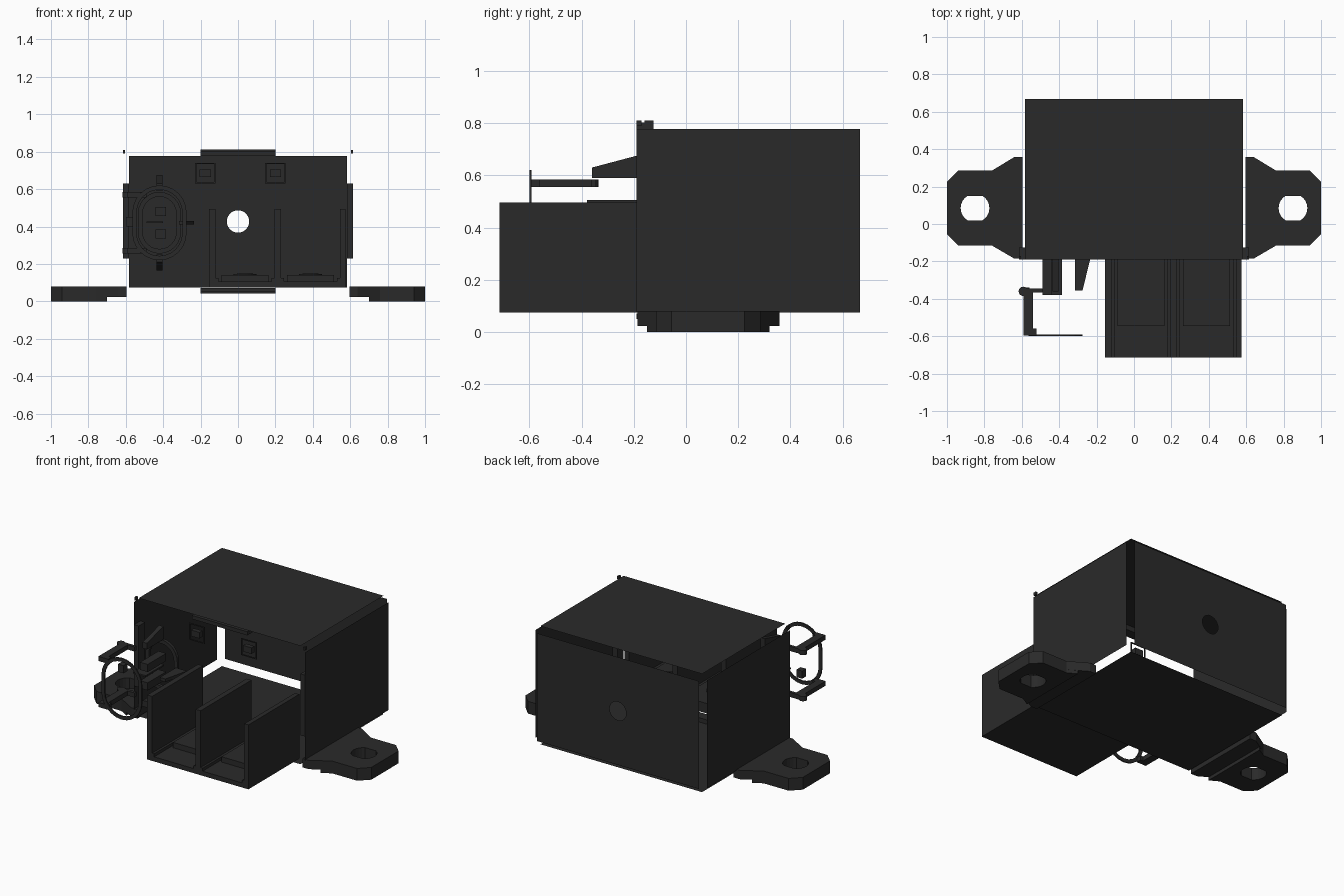
import bpy, bmesh, math
from mathutils import Vector

if "Cube" in bpy.data.objects:
    bpy.data.objects.remove(bpy.data.objects["Cube"], do_unlink=True)

mat = bpy.data.materials.new("charcoal plastic")
mat.use_nodes = True
col = (0.023, 0.023, 0.023, 1)
mat.diffuse_color = col
bsdf = next(n for n in mat.node_tree.nodes if n.type == 'BSDF_PRINCIPLED')
bsdf.inputs["Base Color"].default_value = col
bsdf.inputs["Roughness"].default_value = 0.6


def finish(name, bm, recalc=True):
    if recalc:
        bmesh.ops.recalc_face_normals(bm, faces=bm.faces)
    me = bpy.data.meshes.new(name)
    bm.to_mesh(me)
    bm.free()
    me.materials.append(mat)
    ob = bpy.data.objects.new(name, me)
    bpy.context.collection.objects.link(ob)
    return ob


def box(name, x0, x1, y0, y1, z0, z1):
    bm = bmesh.new()
    bmesh.ops.create_cube(bm, size=1)
    for v in bm.verts:
        v.co = Vector(((x0 + x1) / 2 + v.co.x * (x1 - x0),
                       (y0 + y1) / 2 + v.co.y * (y1 - y0),
                       (z0 + z1) / 2 + v.co.z * (z1 - z0)))
    return finish(name, bm)


def sheet(name, polys, outward):
    """Thin skin made of flat polygons that face the outward direction."""
    bm = bmesh.new()
    for poly in polys:
        f = bm.faces.new([bm.verts.new(p) for p in poly])
        f.normal_update()
        if f.normal.dot(Vector(outward)) < 0:
            f.normal_flip()
    bmesh.ops.remove_doubles(bm, verts=bm.verts, dist=0.0001)
    return finish(name, bm, recalc=False)


def prism(name, pts, a, b, place):
    """Extrude a 2D outline from a to b; place(p, q, depth) gives the 3D point."""
    bm = bmesh.new()
    lo = [bm.verts.new(place(p, q, a)) for p, q in pts]
    hi = [bm.verts.new(place(p, q, b)) for p, q in pts]
    bm.faces.new(lo)
    bm.faces.new(hi)
    n = len(pts)
    for i in range(n):
        j = (i + 1) % n
        bm.faces.new((lo[i], lo[j], hi[j], hi[i]))
    return finish(name, bm)


def along_z(p, q, d): return (p, q, d)
def along_y(p, q, d): return (p, d, q)
def along_x(p, q, d): return (d, p, q)


def circle(cx, cy, r, n=24, flat=9):
    return [(cx + r * math.cos(2 * math.pi * i / n),
             cy + max(-flat, min(flat, r * math.sin(2 * math.pi * i / n)))) for i in range(n)]


def stadium(cx, cz, hx, hz, n=12):
    top = [(cx + hx * math.cos(math.pi * i / n), cz + hz - hx + hx * math.sin(math.pi * i / n))
           for i in range(n + 1)]
    return top + [(2 * cx - x, 2 * cz - z) for x, z in top]


def ring(name, outer, inner, a, b, place):
    bm = bmesh.new()
    loops = [[bm.verts.new(place(p, q, d)) for p, q in pts]
             for pts, d in ((outer, a), (outer, b), (inner, b), (inner, a))]
    n = len(outer)
    for k in range(4):
        A, B = loops[k], loops[(k + 1) % 4]
        for i in range(n):
            j = (i + 1) % n
            bm.faces.new((A[i], A[j], B[j], B[i]))
    return finish(name, bm)


def cut(ob, cutter):
    m = ob.modifiers.new("hole", 'BOOLEAN')
    m.operation = 'DIFFERENCE'
    m.solver = 'EXACT'
    m.object = cutter
    cutter.hide_render = True
    cutter.hide_viewport = True
    cutter.display_type = 'WIRE'


# Housing: five flat skins with open edges between them, front left open
F, B, W, Z0, Z1, R = -0.19, 0.667, 0.583, 0.075, 0.778, 0.034
for name, z, up in (("top_skin", Z1 + R, 1), ("bottom_skin", Z0 - R, -1)):
    sheet(name, [[(-W, F, z), (W, F, z), (W, B, z), (-W, B, z)]], (0, 0, up))
for name, s in (("left_skin", 1), ("right_skin", -1)):
    x = s * (W + R)
    sheet(name, [[(x, F, Z0), (x, B, Z0), (x, B, Z1), (x, F, Z1)]], (s, 0, 0))

# Back skin in two halves around a round hole
halves = []
for s in (1, -1):
    arc = [(s * 0.06 * math.sin(math.pi * i / 12), B + R, 0.427 + 0.06 * math.cos(math.pi * i / 12))
           for i in range(13)]
    halves.append(arc + [(0, B + R, Z0), (s * W, B + R, Z0), (s * W, B + R, Z1), (0, B + R, Z1)])
sheet("back_skin", halves, (0, 1, 0))

# Latch nubs with their frames, behind the front opening
for x in (-0.175, 0.2):
    box("latch_nub", x - 0.03, x + 0.03, F, F + 0.03, 0.665, 0.705)
    outer = [(x - .055, .63), (x + .055, .63), (x + .055, .74), (x - .055, .74)]
    inner = [(x - .048, .637), (x + .048, .637), (x + .048, .733), (x - .048, .733)]
    ring("latch_frame", outer, inner, F + 0.015, F + 0.02, along_y)

# Rim tabs around the front opening
box("top_rim_tab", -0.2, 0.2, F, -0.125, Z1, 0.802)
box("top_rim_lip", -0.2, 0.2, -0.16, -0.125, 0.802, 0.811)
box("bottom_rim_tab", -0.2, 0.2, F, -0.125, 0.05, Z0 - 0.005)
box("bottom_rim_lip", -0.2, 0.2, -0.16, -0.125, 0.042, 0.05)

# Mounting ears
ear = [(0.595, -0.185), (0.64, -0.185), (0.76, -0.115), (0.94, -0.115), (1, -0.055),
       (1, 0.225), (0.94, 0.285), (0.76, 0.285), (0.64, 0.358), (0.595, 0.358)]
foot_pts = [(0.7, -0.15)] + ear[2:8] + [(0.7, 0.32)]
for s, side in ((1, "left"), (-1, "right")):
    a, b = sorted((s * W, s * 0.616))
    box(side + "_rim_tab", a, b, F, -0.125, 0.23, 0.63)
    a, b = sorted((s * 0.603, s * 0.615))
    box(side + "_rim_corner", a, b, F, -0.17, 0.79, 0.81)
    plate = prism(side + "_ear", [(s * x, y) for x, y in ear], 0.022, 0.08, along_z)
    foot = prism(side + "_ear_foot", [(s * x, y) for x, y in foot_pts], 0, 0.022, along_z)
    hole = prism(side + "_ear_hole_cutter", circle(s * 0.85, 0.085, 0.077, 24, 0.066),
                 -0.1, 0.2, along_z)
    cut(plate, hole)
    cut(foot, hole)

# Terminal block: base, three fins, two bays open to the housing
Y = -0.714
box("terminal_base", -0.155, 0.575, Y, F, 0.075, 0.105)
for x0, x1 in ((-0.155, -0.12), (0.195, 0.23), (0.545, 0.575)):
    box("terminal_fin", x0, x1, Y, F, 0.075, 0.495)
    box("terminal_fin_foot", x0 - (0.015 if x0 > 0 else 0), x1 + (0.015 if x1 < 0.5 else 0),
        Y, F, 0.1, 0.125)
for cx in (0.0375, 0.3875):
    box("terminal_step", cx - 0.125, cx + 0.125, -0.545, F, 0.1, 0.14)
    prism("terminal_boss", circle(cx, -0.37, 0.062), 0.13, 0.145, along_z)
    prism("terminal_boss_top", circle(cx, -0.37, 0.042), 0.14, 0.15, along_z)

# Plug socket: outer ring, seat, contacts
cx, cz = -0.42, 0.42
ring("socket_front_ring", stadium(cx, cz, 0.145, 0.2), stadium(cx, cz, 0.122, 0.177),
     -0.6, -0.592, along_y)
ring("socket_seat_ring", stadium(cx, cz, 0.115, 0.165), stadium(cx, cz, 0.09, 0.14),
     F, F + 0.02, along_y)
for z in (0.365, 0.485):
    box("socket_contact", -0.44, -0.385, -0.38, F, z - 0.03, z + 0.02)
box("socket_divider", -0.49, -0.40, -0.38, F, 0.418, 0.428)

# Socket guide ribs: tapered above, below and beside
for s in (1, -1):
    rib = [(F, cz + s * 0.17), (F, cz + s * 0.255), (-0.36, cz + s * 0.21), (-0.36, cz + s * 0.17)]
    prism("guide_rib", rib, -0.435, -0.405, along_x)
prism("side_guide_rib", [(-0.315, F), (-0.235, F), (-0.275, -0.355), (-0.315, -0.355)],
      0.41, 0.43, along_z)

# Socket latch arms
for z in (0.57, 0.27):
    box("latch_arm", -0.59, -0.54, -0.595, -0.35, z - 0.015, z + 0.015)
    box("latch_arm_foot", -0.59, -0.52, -0.595, -0.56, z - 0.015, z + 0.015)
    prism("latch_pivot", circle(-0.592, -0.36, 0.025, 16), z - 0.015, z + 0.015, along_z)
    box("latch_bridge", -0.59, -0.49, -0.365, -0.345, z - 0.015, z + 0.015)
box("latch_stub", -0.6, -0.56, -0.38, -0.34, 0.4, 0.45)
